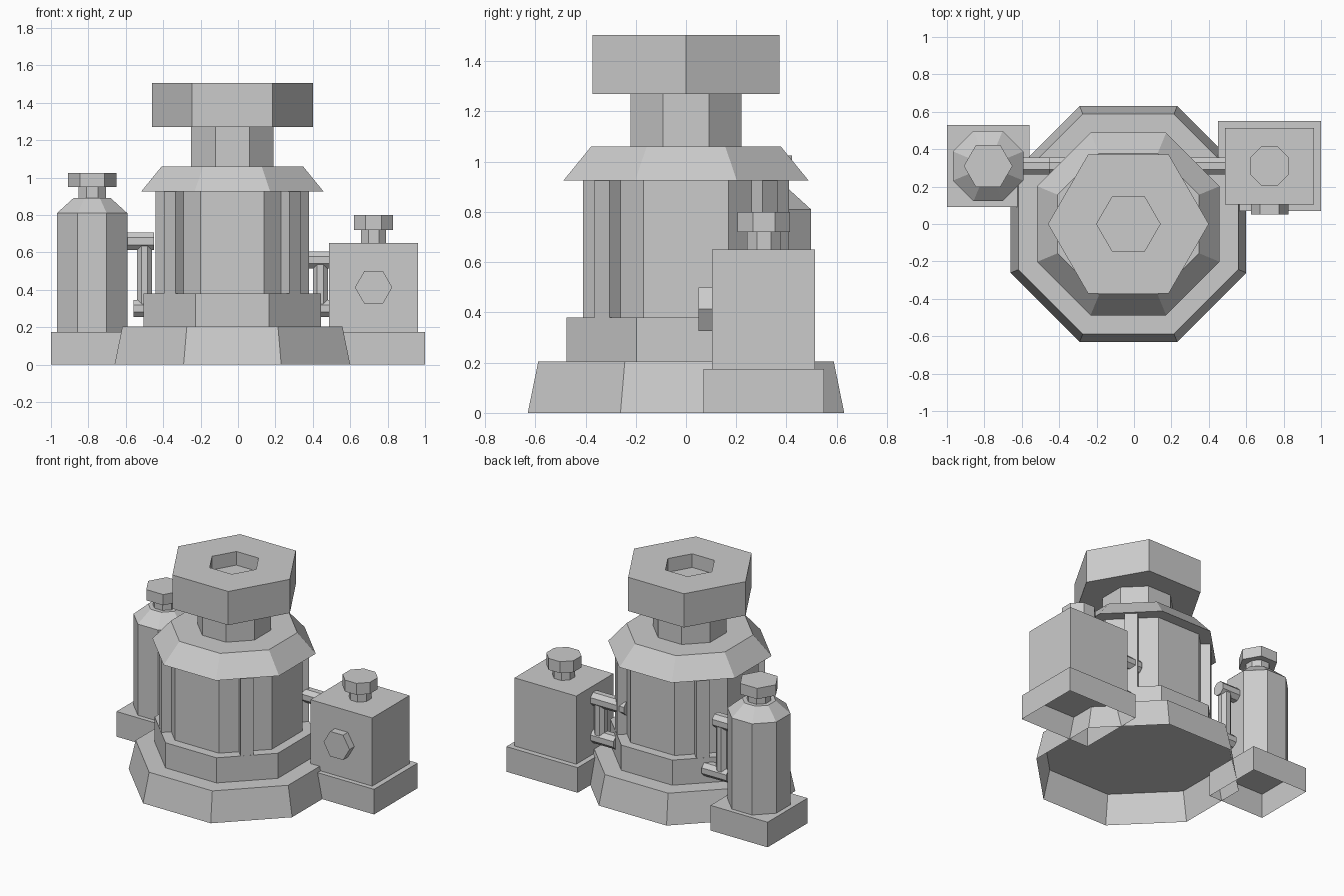
import bpy, bmesh
from math import pi, cos, sin, radians
from mathutils import Matrix, Vector

if "Cube" in bpy.data.objects:
    bpy.data.objects.remove(bpy.data.objects["Cube"])


def finish(name, bm, matrix=None):
    bmesh.ops.recalc_face_normals(bm, faces=bm.faces)
    if matrix:
        bm.transform(matrix)
    mesh = bpy.data.meshes.new(name)
    bm.to_mesh(mesh)
    bm.free()
    obj = bpy.data.objects.new(name, mesh)
    bpy.context.collection.objects.link(obj)
    return obj


def prism(name, profile, n, loc=(0, 0, 0), rot=None, open_bottom=False):
    """Faceted turned part; octagon radii are centre-to-flat, hexagon radii centre-to-corner."""
    bm = bmesh.new()
    turn = pi / 8 if n == 8 else 0
    rings = []
    for r, z in profile:
        if n == 8:
            r /= cos(pi / 8)
        rings.append([bm.verts.new((r * cos(turn + 2 * pi * i / n),
                                    r * sin(turn + 2 * pi * i / n), z)) for i in range(n)])
    for a, b in zip(rings, rings[1:]):
        for i in range(n):
            j = (i + 1) % n
            bm.faces.new((a[i], a[j], b[j], b[i]))
    bm.faces.new(rings[-1])
    if not open_bottom:
        bm.faces.new(rings[0])
    return finish(name, bm, Matrix.Translation(loc) @ (rot or Matrix()))


def box(name, lo, hi, open_bottom=False, matrix=None):
    bm = bmesh.new()
    bmesh.ops.create_cube(bm, size=1)
    lo, hi = Vector(lo), Vector(hi)
    for v in bm.verts:
        v.co = (lo + hi) / 2 + v.co * (hi - lo)
    if open_bottom:
        low = [f for f in bm.faces if abs(f.calc_center_median().z - lo.z) < 1e-5]
        bmesh.ops.delete(bm, geom=low, context='FACES_ONLY')
    return finish(name, bm, matrix)


CX = -0.03
mid = (CX, 0, 0)

# Central tower, bottom to top
prism("base_skirt", [(0.63, 0), (0.588, 0.205)], 8, mid, open_bottom=True)
prism("lower_tier", [(0.475, 0.205), (0.475, 0.38)], 8, mid)
prism("drum", [(0.41, 0.38), (0.41, 0.925)], 8, mid)
prism("sloped_roof", [(0.488, 0.925), (0.378, 1.06)], 8, mid)
prism("neck", [(0.22, 1.06), (0.22, 1.27)], 8, mid)
prism("hex_head", [(0.43, 1.27), (0.43, 1.505), (0.17, 1.505), (0.17, 1.41)], 6, mid)

# Vertical ribs on the diagonal faces of the drum
for k in range(4):
    m = Matrix.Translation(mid) @ Matrix.Rotation(radians(45 + 90 * k), 4, 'Z')
    box(f"drum_rib_{k + 1}", (0.40, -0.042, 0.38), (0.474, 0.042, 0.925), matrix=m)

# Left bottle on its plinth
bottle = (-0.78, 0.31, 0)
box("left_plinth", (-1, 0.09, 0), (-0.56, 0.53, 0.175), open_bottom=True)
prism("bottle", [(0.188, 0.175), (0.188, 0.81), (0.10, 0.89)], 8, bottle)
prism("bottle_neck", [(0.073, 0.89), (0.073, 0.95)], 8, bottle)
prism("bottle_cap", [(0.13, 0.95), (0.13, 1.025)], 6, bottle)

# Right tank on its plinth
tank = (0.725, 0.31, 0)
box("right_plinth", (0.45, 0.07, 0), (1, 0.55, 0.175), open_bottom=True)
box("tank", (0.487, 0.103, 0.175), (0.963, 0.513, 0.65))
prism("tank_neck", [(0.067, 0.65), (0.067, 0.72)], 8, tank)
prism("tank_cap", [(0.105, 0.72), (0.105, 0.80)], 8, tank)
prism("tank_front_bolt", [(0.10, 0), (0.10, 0.053)], 6, (0.725, 0.103, 0.413),
      Matrix.Rotation(pi / 2, 4, 'X'))


# Connecting pipes: two horizontal runs joined by an upright
def pipe_x(name, x0, x1, z):
    prism(name, [(0.046, 0), (0.046, x1 - x0)], 8, (x0, 0.31, z), Matrix.Rotation(pi / 2, 4, 'Y'))


def pipe_z(name, x, z0, z1):
    prism(name, [(0.04, z0), (0.04, z1)], 8, (x, 0.31, 0))


pipe_x("left_pipe_upper", -0.60, -0.45, 0.66)
pipe_x("left_pipe_lower", -0.56, -0.37, 0.30)
pipe_z("left_pipe_upright", -0.50, 0.30, 0.66)
pipe_x("right_pipe_upper", 0.23, 0.50, 0.56)
pipe_x("right_pipe_lower", 0.31, 0.50, 0.30)
pipe_z("right_pipe_upright", 0.44, 0.30, 0.56)
